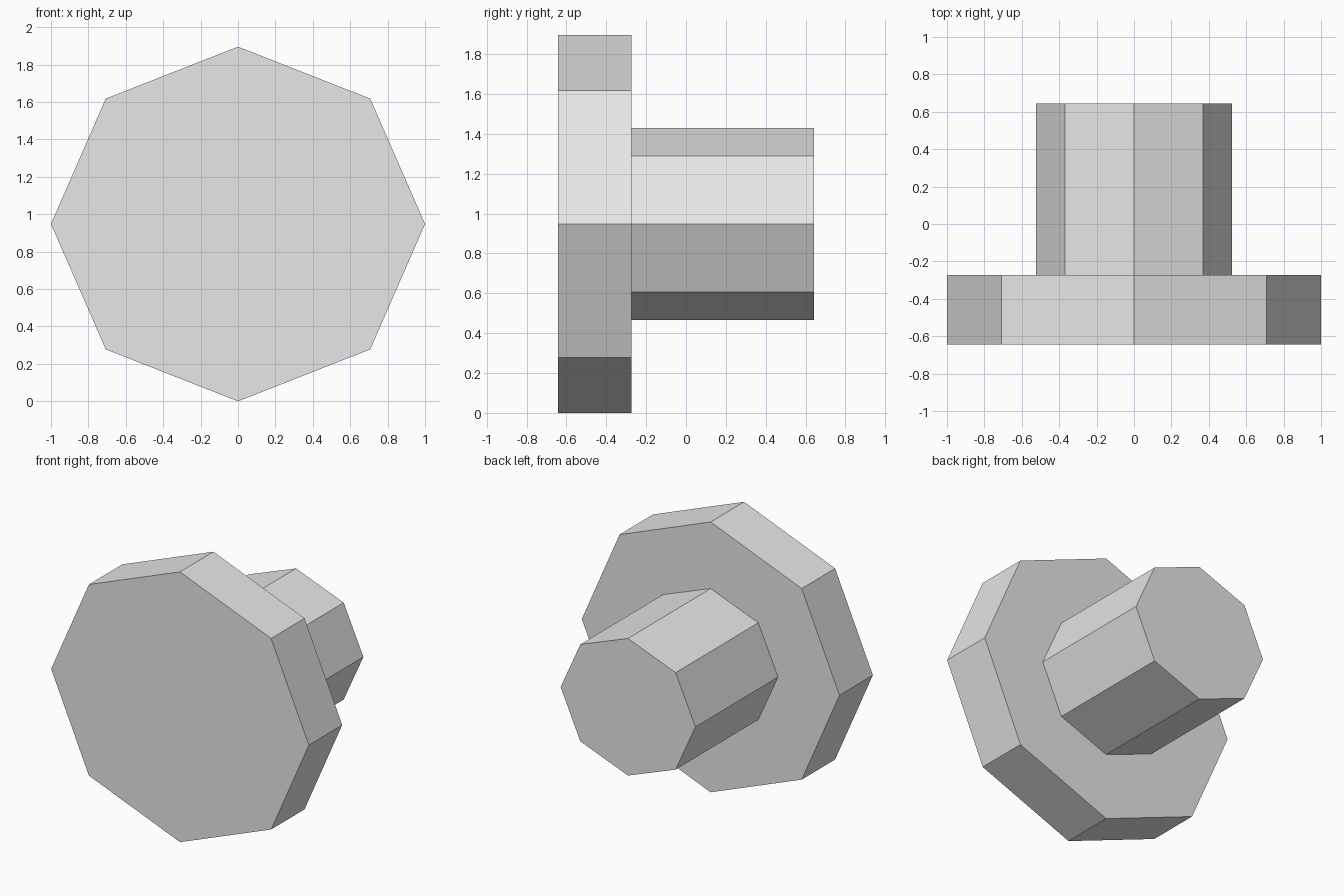
import bpy, bmesh
from mathutils import Matrix

if "Cube" in bpy.data.objects:
    bpy.data.objects.remove(bpy.data.objects["Cube"])

CENTRE_Z = 0.948

grey = bpy.data.materials.new("light_grey")
grey.diffuse_color = (0.8, 0.8, 0.8, 1)
grey.use_nodes = True
grey.node_tree.nodes["Principled BSDF"].inputs["Base Color"].default_value = grey.diffuse_color


def octagon_prism(name, rx, rz, y0, y1):
    """Eight-sided prism lying along y, corners on the x and z axes."""
    bm = bmesh.new()
    bmesh.ops.create_cone(bm, cap_ends=True, segments=8,
                          radius1=1, radius2=1, depth=1)
    bm.transform(Matrix.Translation((0, (y0 + y1) / 2, CENTRE_Z))
                 @ Matrix.Diagonal((rx, y1 - y0, rz, 1))
                 @ Matrix.Rotation(1.5707963268, 4, 'X'))
    bmesh.ops.recalc_face_normals(bm, faces=bm.faces)
    mesh = bpy.data.meshes.new(name)
    bm.to_mesh(mesh)
    bm.free()
    mesh.materials.append(grey)
    obj = bpy.data.objects.new(name, mesh)
    bpy.context.collection.objects.link(obj)


# Wide front head and narrower rear shaft
octagon_prism("head", 1.0, 0.948, -0.643, -0.273)
octagon_prism("shaft", 0.523, 0.481, -0.273, 0.643)
